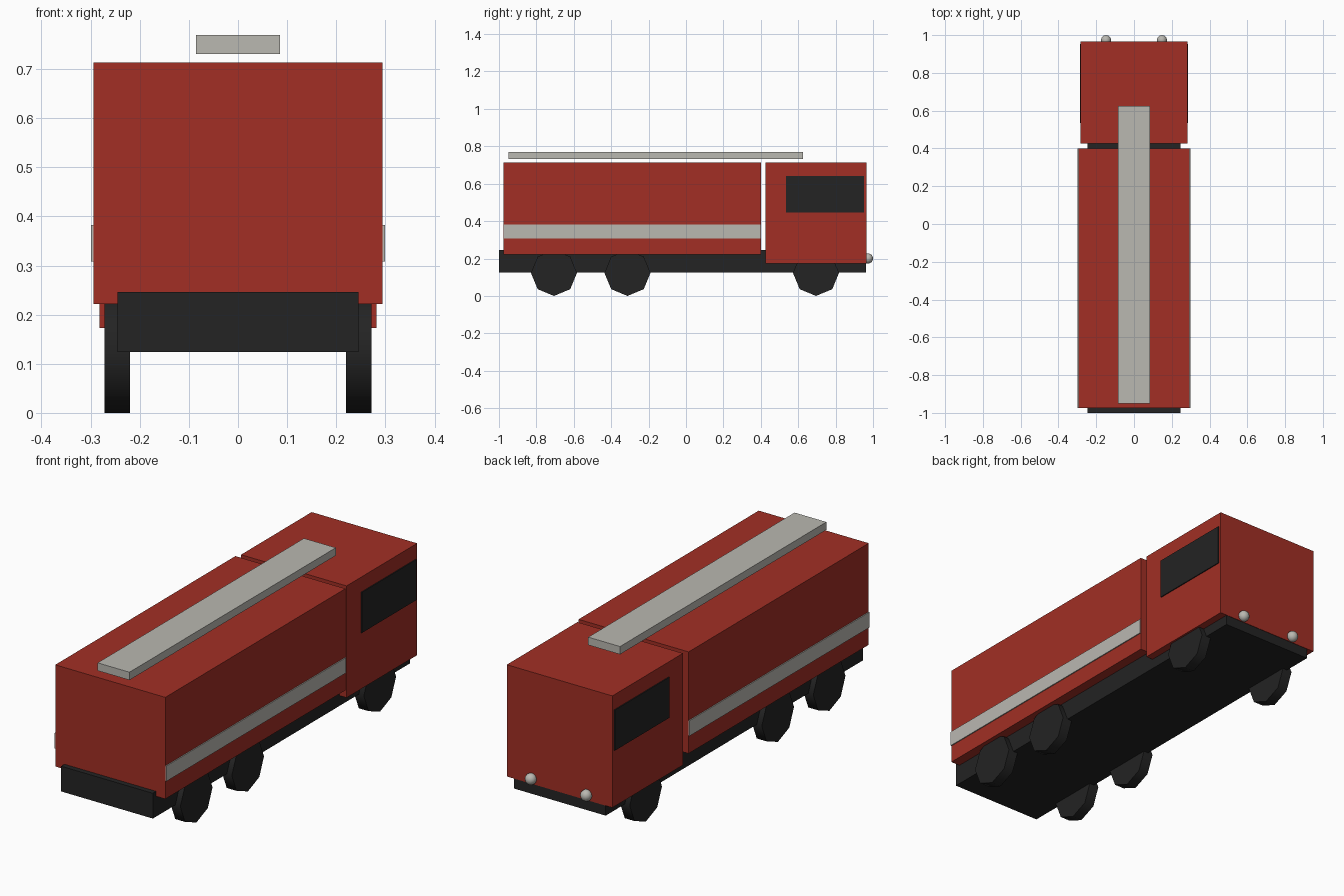
import bpy
from math import radians

cube = bpy.data.objects.get("Cube")
if cube:
    bpy.data.objects.remove(cube, do_unlink=True)


def material(name, rgb):
    m = bpy.data.materials.new(name)
    m.use_nodes = True
    m.diffuse_color = (*rgb, 1)
    bsdf = next(n for n in m.node_tree.nodes if n.type == "BSDF_PRINCIPLED")
    bsdf.inputs["Base Color"].default_value = (*rgb, 1)
    return m


red = material("red_paint", (0.36, 0.028, 0.018))
dark = material("dark_rubber", (0.017, 0.017, 0.017))
silver = material("silver_grey", (0.49, 0.48, 0.44))


def finish(name, mat):
    ob = bpy.context.object
    ob.name = name
    ob.data.materials.append(mat)
    return ob


def box(name, mat, x, y, z):
    """Box spanning the (low, high) ranges in x, y and z."""
    spans = (x, y, z)
    bpy.ops.mesh.primitive_cube_add(size=1, location=[(a + b) / 2 for a, b in spans])
    ob = finish(name, mat)
    ob.scale = [b - a for a, b in spans]
    bpy.ops.object.transform_apply(location=False, rotation=False, scale=True)
    return ob


# Main volumes
box("chassis", dark, (-0.245, 0.245), (-1, 0.963), (0.124, 0.246))
box("tank_body", red, (-0.294, 0.294), (-0.975, 0.4), (0.222, 0.713))
box("cab", red, (-0.282, 0.282), (0.426, 0.965), (0.173, 0.713))
box("roof_ladder", silver, (-0.085, 0.085), (-0.95, 0.625), (0.731, 0.769))

for side, s in (("left", 1), ("right", -1)):
    # Side stripe and cab window plates
    box("stripe_" + side, silver, sorted((s * 0.293, s * 0.299)), (-0.974, 0.399), (0.308, 0.382))
    box("window_" + side, dark, sorted((s * 0.281, s * 0.287)), (0.535, 0.953), (0.445, 0.641))

    # Eight-sided wheels standing on a corner
    for axle, y in (("rear", -0.706), ("middle", -0.313), ("cab", 0.695)):
        bpy.ops.mesh.primitive_cylinder_add(
            vertices=8, radius=0.123, depth=0.052,
            location=(s * 0.246, y, 0.123), rotation=(0, radians(90), 0))
        finish(f"{axle}_wheel_{side}", dark)
        bpy.ops.object.shade_smooth_by_angle(angle=radians(60))

    # Headlights
    bpy.ops.mesh.primitive_uv_sphere_add(
        segments=12, ring_count=8, radius=0.027, location=(s * 0.148, 0.973, 0.2))
    finish("headlight_" + side, silver)
    bpy.ops.object.shade_smooth_by_angle(angle=radians(60))
